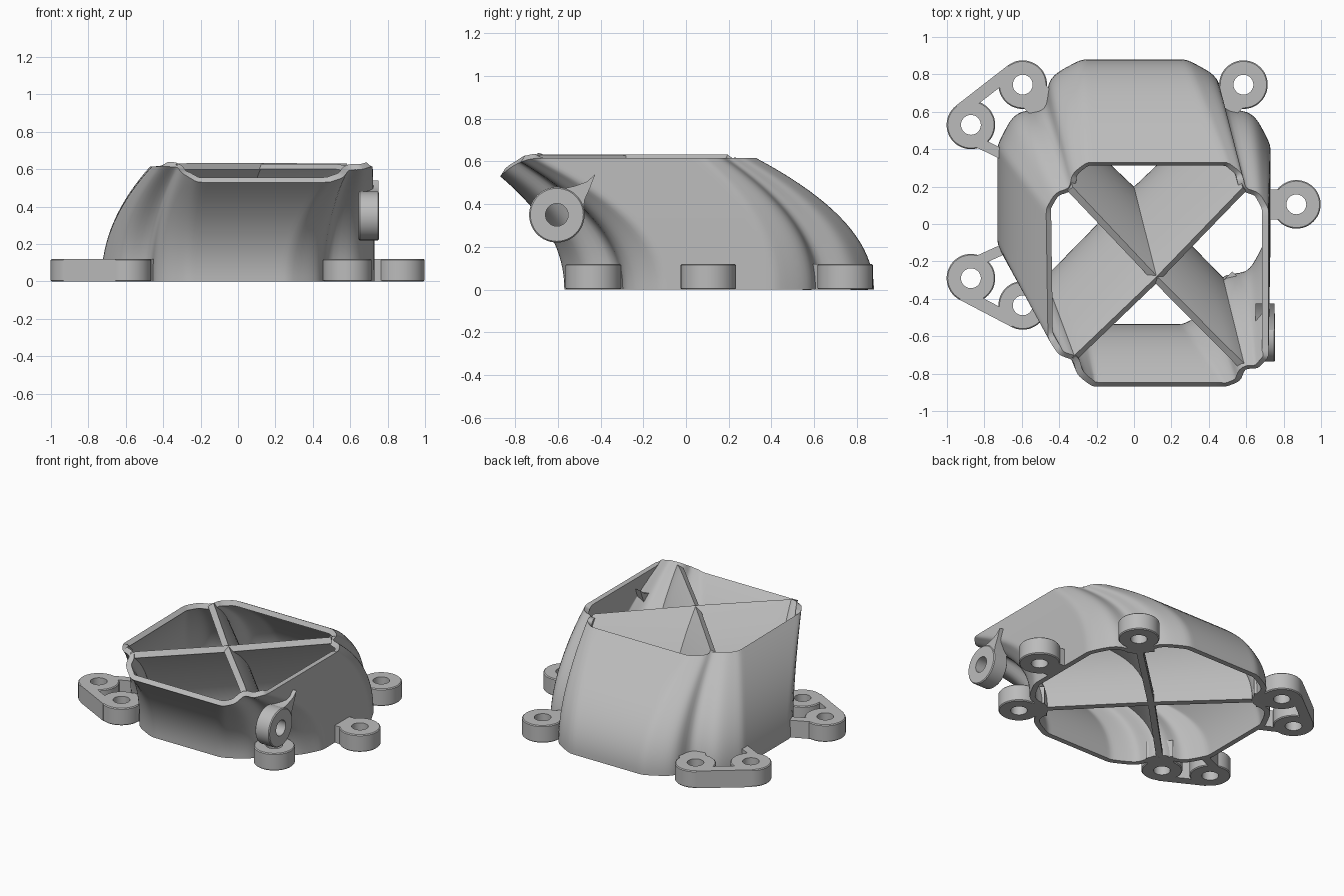
import bpy
import math
from mathutils import Vector

cube = bpy.data.objects.get("Cube")
if cube:
    bpy.data.objects.remove(cube, do_unlink=True)

grey = bpy.data.materials.new("cast grey")
grey.use_nodes = True
grey.diffuse_color = (0.5, 0.5, 0.5, 1)
grey.node_tree.nodes["Principled BSDF"].inputs["Base Color"].default_value = (0.5, 0.5, 0.5, 1)


def make(name, verts, faces, thickness=0, offset=0):
    """Mesh object, optionally thickened, smooth with sharp edges kept."""
    mesh = bpy.data.meshes.new(name)
    mesh.from_pydata([tuple(v) for v in verts], [], faces)
    mesh.materials.append(grey)
    obj = bpy.data.objects.new(name, mesh)
    bpy.context.collection.objects.link(obj)
    bpy.ops.object.select_all(action="DESELECT")
    obj.select_set(True)
    bpy.context.view_layer.objects.active = obj
    if thickness:
        mod = obj.modifiers.new("wall", "SOLIDIFY")
        mod.thickness = thickness
        mod.offset = offset
        bpy.ops.object.modifier_apply(modifier=mod.name)
    bpy.ops.object.shade_smooth_by_angle(angle=math.radians(35))
    return obj


def grid(name, rows, wrap_u=False, wrap_v=False, **kw):
    """Skin over rows of points."""
    n, m = len(rows), len(rows[0])
    faces = []
    for j in range(n if wrap_v else n - 1):
        for i in range(m if wrap_u else m - 1):
            a, b, i2 = j * m, (j + 1) % n * m, (i + 1) % m
            faces.append((a + i, a + i2, b + i2, b + i))
    return make(name, [p for r in rows for p in r], faces, **kw)


def prism(name, outline, axis):
    """Extrude a planar outline along an axis vector."""
    n = len(outline)
    verts = list(outline) + [p + axis for p in outline]
    faces = [tuple(reversed(range(n))), tuple(range(n, 2 * n))]
    faces += [(i, (i + 1) % n, n + (i + 1) % n, n + i) for i in range(n)]
    return make(name, verts, faces)


# Octagons at the base and the mouth, counter-clockwise; even edges are flats
BASE = [Vector(p) for p in [(-.27, -.57), (.27, -.57), (.73, -.11), (.73, .42),
                            (.28, .88), (-.28, .88), (-.73, .42), (-.73, -.11)]]
MOUTH = [Vector(p) for p in [(-.22, -.87), (.49, -.87), (.72, -.71), (.72, .08),
                             (.5, .33), (-.25, .33), (-.47, .08), (-.46, -.61)]]
SEG, LEVELS = 24, 20


def outline(corners, bulge, dent):
    """Octagon with bulged corners, each grooved down its middle."""
    pts = []
    for k in range(8):
        a, b = corners[k], corners[(k + 1) % 8]
        d = (b - a).normalized()
        out = Vector((d.y, -d.x))
        for i in range(SEG):
            u = i / SEG
            off = 0
            if k % 2:
                off = bulge * math.sin(math.pi * u) - dent * math.exp(-((u - .5) / .14) ** 2)
            pts.append(a.lerp(b, u) + out * off)
    n = len(pts)
    return [(pts[i - 1] + 2 * pts[i] + pts[(i + 1) % n]) / 4 for i in range(n)]


def rim_height(y):
    """Flat mouth that rounds down at the front lip."""
    k = min(max((-.68 - y) / .19, 0), 1)
    return .615 - .085 * k ** 2.2


def sweep(b, t, h):
    """Point on the curved path from base to mouth."""
    p = b.lerp(t, h ** 2.1)
    return Vector((p.x, p.y, rim_height(t.y) * h))


base = outline(BASE, .07, .10)
mouth = outline(MOUTH, .025, .04)
heights = [j / LEVELS for j in range(LEVELS + 1)]

# Outer shell
grid("duct_shell", [[sweep(b, t, h) for b, t in zip(base, mouth)] for h in heights],
     wrap_u=True, thickness=.035, offset=-1)

# Crossed inner walls
b0, t0 = Vector((0, .17)), Vector((.12, -.3))
for k, label in zip((1, 3, 5, 7), ("front_left", "back_left", "back_right", "front_right")):
    i = k * SEG + SEG // 2
    steps = [.98 * s / 16 for s in range(17)]
    grid("divider_" + label,
         [[sweep(b0.lerp(base[i], s), t0.lerp(mouth[i], s), h) for s in steps] for h in heights],
         thickness=.042)


def ring(name, centre, ax, ay, az, length):
    """Eyelet with softened outer edges."""
    profile = [(.053, 0), (.124, 0), (.13, .006), (.13, length - .006), (.124, length), (.053, length)]
    rows = []
    for r, z in profile:
        rows.append([centre + (ax * math.cos(a) + ay * math.sin(a)) * r + az * z
                     for a in (2 * math.pi * i / 48 for i in range(48))])
    return grid(name, rows, wrap_u=True, wrap_v=True)


def bar(name, p, q, width, height=.12):
    d = (q - p).normalized()
    s = Vector((-d.y, d.x)) * width / 2
    return prism(name, [v.to_3d() for v in (p - s, q - s, q + s, p + s)], Vector((0, 0, height)))


X, Y, Z = Vector((1, 0, 0)), Vector((0, 1, 0)), Vector((0, 0, 1))
MID = Vector((0, .155))

# Mounting lugs with necks to the shell
corner_lugs = {"back_right": (-.595, .745), "back_left": (.585, .745),
               "front_right": (-.595, -.435), "front_left": (.585, -.435)}
for label, c in corner_lugs.items():
    c = Vector(c)
    ring("lug_" + label, c.to_3d(), X, Y, Z, .12)
    d = (MID - c).normalized()
    bar("lug_neck_" + label, c + d * .09, c + d * .17, .17)

side = Vector((.868, .105))
ring("lug_left", side.to_3d(), X, Y, Z, .12)
bar("lug_neck_left", side - Vector((.09, 0)), side - Vector((.16, 0)), .16)

# Outboard lugs on the right, tied to their neighbours
for label, c, root in (("back", (-.872, .53), (-.71, .375)), ("front", (-.872, -.29), (-.71, -.14))):
    c, root = Vector(c), Vector(root)
    mate = Vector(corner_lugs[label + "_right"])
    ring("outer_lug_" + label, c.to_3d(), X, Y, Z, .12)
    d = (mate - c).normalized()
    out = Vector((-d.y, d.x))
    if out.dot(c - MID) < 0:
        out = -out
    bar("lug_tie_" + label, c + out * .097, mate + out * .097, .066)
    away = Vector((0, -1 if label == "back" else 1))
    bar("lug_arm_" + label, c + away * .09 + Vector((.03, 0)), root, .055)

# Side ear with its swept horn
ring("side_ear", Vector((.645, -.605, .35)), Y, Z, X, .11)
horn = [(-.62, .474), (-.57, .425), (-.53, .38), (-.48, .37), (-.475, .42),
        (-.45, .475), (-.425, .54), (-.465, .505), (-.52, .485), (-.57, .474)]
prism("side_ear_horn", [Vector((.65, y, z)) for y, z in horn], X * .1)
